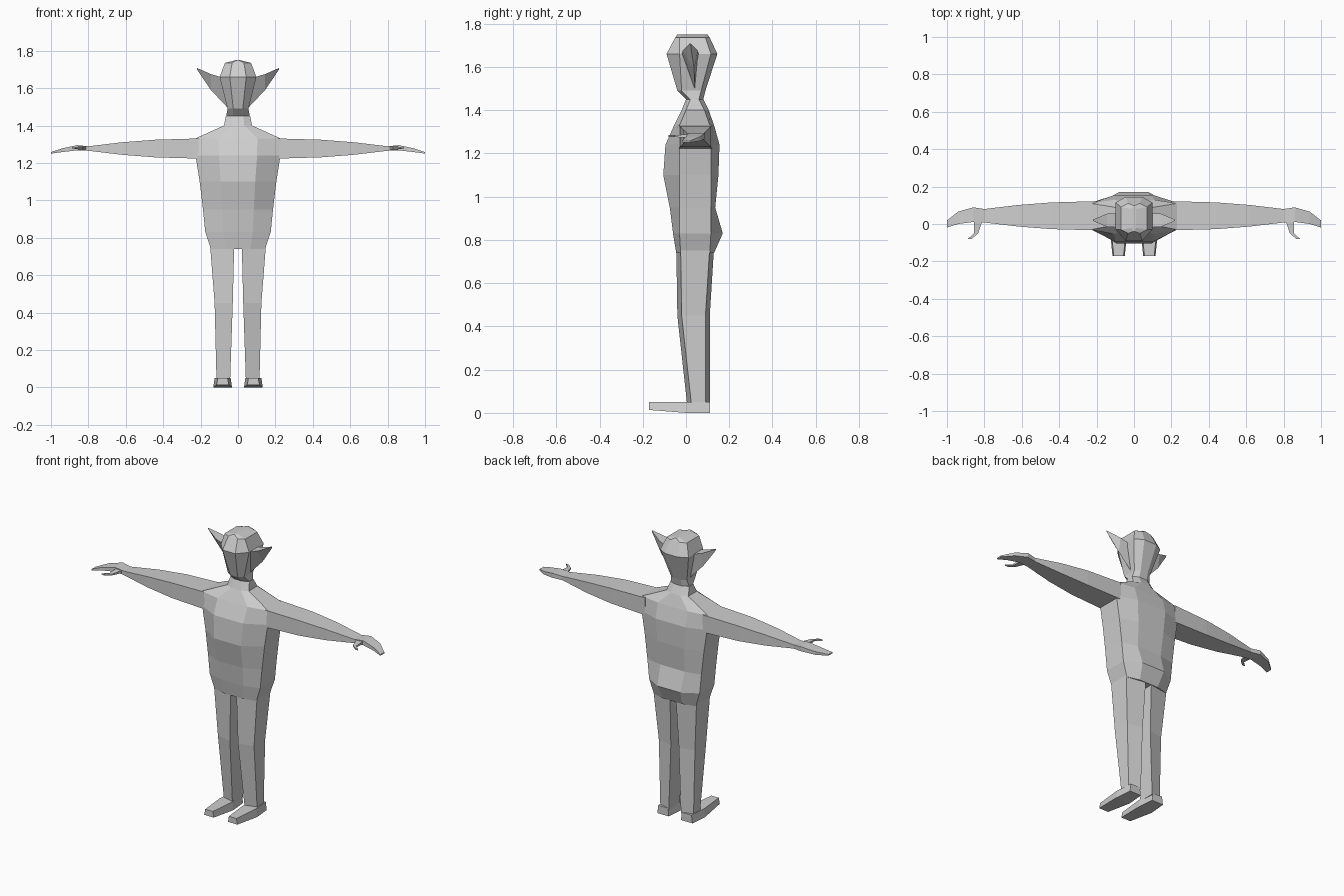
import bpy
import bmesh

cube = bpy.data.objects.get("Cube")
if cube:
    bpy.data.objects.remove(cube, do_unlink=True)

brightness = 0.62
flat_colour = (brightness, brightness, brightness, 1)
grey = bpy.data.materials.new("plain grey")
grey.use_nodes = True
grey.diffuse_color = flat_colour
grey.node_tree.nodes["Principled BSDF"].inputs["Base Color"].default_value = flat_colour


def loft(name, rings, mirrored=False):
    """Skin a list of equal rings, cap both ends, optionally mirror across x."""
    bm = bmesh.new()
    loops = [[bm.verts.new(point) for point in ring] for ring in rings]
    for lower, upper in zip(loops, loops[1:]):
        for i in range(len(lower)):
            bm.faces.new((lower[i - 1], lower[i], upper[i], upper[i - 1]))
    bm.faces.new(loops[0])
    bm.faces.new(loops[-1])
    bmesh.ops.recalc_face_normals(bm, faces=bm.faces)
    mesh = bpy.data.meshes.new(name)
    bm.to_mesh(mesh)
    bm.free()
    mesh.materials.append(grey)
    obj = bpy.data.objects.new(name, mesh)
    bpy.context.collection.objects.link(obj)
    if mirrored:
        mirror = obj.modifiers.new("mirror", 'MIRROR')
        mirror.use_mirror_merge = False


def body_ring(z, width, front, back):
    """Eight-sided section: narrow front and back panels, flat sides."""
    panel = width * 0.45
    side_front = max(front + 0.02, -0.03)
    side_back = min(back - 0.02, 0.115)
    half = [(panel, front), (width, side_front), (width, side_back), (panel, back)]
    return [(x, y, z) for x, y in half] + [(-x, y, z) for x, y in reversed(half)]


def arm_ring(x, y, z, depth, height):
    """Upright rectangle across the arm, given by its centre and half sizes."""
    corners = ((-1, -1), (1, -1), (1, 1), (-1, 1))
    return [(x, y + depth * side, z + height * up) for side, up in corners]


def ear_ring(x, half_depth, top, bottom):
    """Triangle with a flat top edge and a low point toward the back."""
    middle = 0.02
    return [(x, middle - half_depth, top),
            (x, middle + half_depth, top),
            (x, middle + half_depth / 2, bottom)]


def leg_ring(z, inner, outer, front, back):
    """Four-sided section whose front and back slant in at the outer side."""
    slant = 0.02
    return [(inner, front, z), (outer, front + slant, z),
            (outer, back - slant, z), (inner, back, z)]


def foot_ring(y, half_width):
    """Rectangle narrowed at the top, with the sole rising toward the toes."""
    middle, top = 0.082, 0.05
    sole = max(0, -y * 0.08)
    upper = half_width - 0.007
    return [(middle - half_width, y, sole), (middle + half_width, y, sole),
            (middle + upper, y, top), (middle - upper, y, top)]


def thumb_ring(y, x, half_width):
    """Small flattened rectangle facing forward."""
    z, thickness = 1.28, half_width * 0.4
    return [(x - half_width, y, z - thickness), (x + half_width, y, z - thickness),
            (x + half_width, y, z + thickness), (x - half_width, y, z + thickness)]


# Torso, from crotch up to neck
torso = [
    body_ring(z=0.74, width=0.145, front=-0.045, back=0.13),
    body_ring(z=0.83, width=0.175, front=-0.06, back=0.17),
    body_ring(z=0.95, width=0.187, front=-0.075, back=0.135),
    body_ring(z=1.1, width=0.205, front=-0.105, back=0.15),
    body_ring(z=1.24, width=0.227, front=-0.095, back=0.155),
    body_ring(z=1.33, width=0.23, front=-0.055, back=0.13),
    body_ring(z=1.4, width=0.075, front=-0.02, back=0.105),
    body_ring(z=1.45, width=0.065, front=0, back=0.08),
]
loft("torso", torso)

# Head, narrow at the chin and ridged at the crown
head = [
    body_ring(z=1.45, width=0.063, front=0, back=0.08),
    body_ring(z=1.49, width=0.056, front=-0.04, back=0.09),
    body_ring(z=1.66, width=0.098, front=-0.09, back=0.145),
    body_ring(z=1.735, width=0.07, front=-0.05, back=0.11),
    body_ring(z=1.75, width=0.01, front=-0.04, back=0.1),
]
loft("head", head)

# Pointed ears
ears = [
    ear_ring(x=0.06, half_depth=0.04, top=1.65, bottom=1.5),
    ear_ring(x=0.145, half_depth=0.035, top=1.675, bottom=1.59),
    ear_ring(x=0.22, half_depth=0.003, top=1.708, bottom=1.7),
]
loft("ears", ears, mirrored=True)

# Arms, tapering ever faster toward the wrist
arms = []
for step in (0, 0.4, 0.7, 1):
    taper = step * step
    arms.append(arm_ring(x=0.2 + 0.6 * step, y=0.044, z=1.277,
                         depth=0.078 - 0.042 * taper, height=0.054 - 0.042 * taper))
loft("arms", arms, mirrored=True)

# Flat mitten hands, bending forward and down
hands = [
    arms[-1],
    arm_ring(x=0.86, y=0.05, z=1.281, depth=0.039, height=0.014),
    arm_ring(x=0.94, y=0.033, z=1.268, depth=0.033, height=0.01),
    arm_ring(x=1, y=0, z=1.254, depth=0.019, height=0.004),
]
loft("hands", hands, mirrored=True)

# Hooked thumbs
thumbs = [
    thumb_ring(y=0.02, x=0.832, half_width=0.022),
    thumb_ring(y=-0.05, x=0.844, half_width=0.011),
    thumb_ring(y=-0.08, x=0.878, half_width=0.01),
]
loft("thumbs", thumbs, mirrored=True)

# Legs, from hip through knee to ankle
legs = [
    leg_ring(z=0.77, inner=0.02, outer=0.15, front=-0.045, back=0.13),
    leg_ring(z=0.45, inner=0.028, outer=0.125, front=-0.04, back=0.11),
    leg_ring(z=0.04, inner=0.042, outer=0.115, front=0.005, back=0.11),
]
loft("legs", legs, mirrored=True)

# Feet, widest under the ankle and tapering to the toes
feet = [
    foot_ring(y=0.11, half_width=0.04),
    foot_ring(y=0, half_width=0.05),
    foot_ring(y=-0.17, half_width=0.033),
]
loft("feet", feet, mirrored=True)
